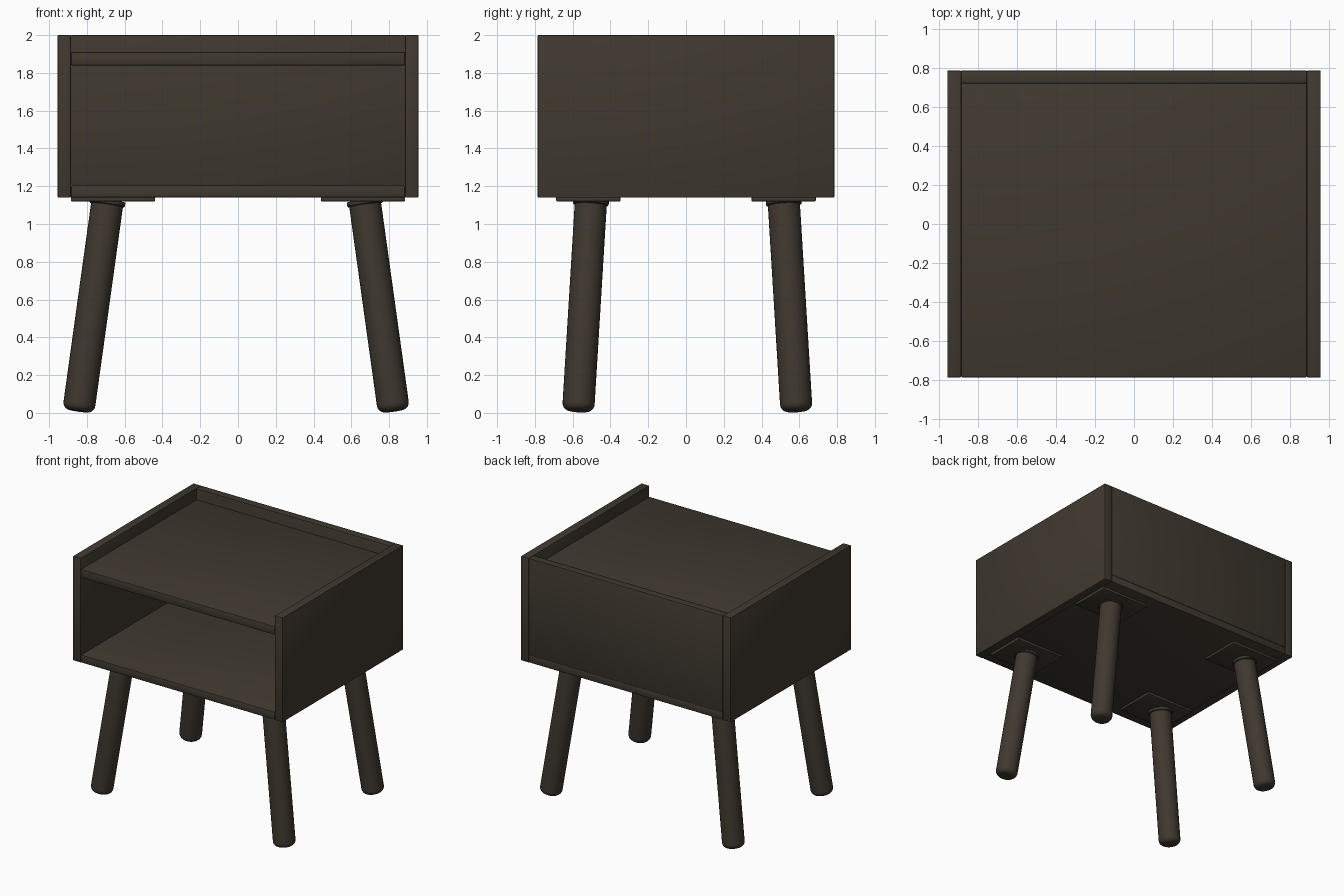
import bpy, bmesh, math
from mathutils import Vector, Matrix

if "Cube" in bpy.data.objects:
    bpy.data.objects.remove(bpy.data.objects["Cube"])

wood = bpy.data.materials.new("dark brown wood")
wood.diffuse_color = (0.050, 0.040, 0.029, 1)
wood.use_nodes = True
wood.node_tree.nodes["Principled BSDF"].inputs["Base Color"].default_value = wood.diffuse_color


def finish(name, bm):
    bmesh.ops.recalc_face_normals(bm, faces=bm.faces[:])
    me = bpy.data.meshes.new(name)
    bm.to_mesh(me)
    bm.free()
    me.materials.append(wood)
    ob = bpy.data.objects.new(name, me)
    bpy.context.collection.objects.link(ob)
    bpy.ops.object.select_all(action='DESELECT')
    ob.select_set(True)
    bpy.context.view_layer.objects.active = ob
    bpy.ops.object.shade_smooth_by_angle(angle=math.radians(35))
    return ob


def board(name, lo, hi, bevel):
    """Axis-aligned board between two corners with softened edges."""
    lo, hi = Vector(lo), Vector(hi)
    bm = bmesh.new()
    bmesh.ops.create_cube(bm, size=1)
    bmesh.ops.scale(bm, vec=hi - lo, verts=bm.verts[:])
    bmesh.ops.translate(bm, vec=(lo + hi) / 2, verts=bm.verts[:])
    bmesh.ops.bevel(bm, geom=bm.edges[:], offset=bevel, segments=2,
                    profile=0.5, affect='EDGES')
    return finish(name, bm)


def lathe(name, profile, matrix, steps=32):
    """Turned part: spin an (r, z) profile round its axis and place it."""
    bm = bmesh.new()
    vs = [bm.verts.new((r, 0, z)) for r, z in profile]
    es = [bm.edges.new(p) for p in zip(vs, vs[1:])]
    bmesh.ops.spin(bm, geom=vs + es, cent=(0, 0, 0), axis=(0, 0, 1),
                   angle=math.tau, steps=steps)
    bmesh.ops.remove_doubles(bm, verts=bm.verts[:], dist=1e-4)
    bm.transform(matrix)
    return finish(name, bm)


# Cabinet shell
X, Y, Z0, Z1, T = 0.955, 0.785, 1.14, 2.0, 0.07
IX = X - T
for s, side in ((-1, "left"), (1, "right")):
    xs = sorted((s * IX, s * X))
    board(side + "_side_panel", (xs[0], -Y, Z0), (xs[1], Y, Z1), 0.004)
board("bottom_panel", (-IX, -Y, Z0), (IX, Y, 1.205), 0.008)
board("top_shelf", (-IX, -Y, 1.84), (IX, 0.725, 1.91), 0.008)
board("back_panel", (-IX, 0.72, 1.203), (IX, Y, Z1), 0.004)

# Splayed legs with collars on flat mounting plates
R, B = 0.085, 0.04
for sx, side in ((-1, "left"), (1, "right")):
    for sy, end in ((-1, "front"), (1, "back")):
        name = end + "_" + side + "_"
        foot = Vector((sx * 0.835 - 0.01, sy * 0.578 + 0.007, 0.009))
        top = Vector((sx * 0.68 - 0.01, sy * 0.51 + 0.007, 1.125))
        axis = top - foot
        L = axis.length
        m = Matrix.Translation(foot) @ axis.to_track_quat('Z', 'Y').to_matrix().to_4x4()
        rim = [(R - B + B * math.sin(a), B - B * math.cos(a))
               for a in (i * math.pi / 10 for i in range(6))]
        lathe(name + "leg", [(0, 0)] + rim + [(R, L), (0, L)], m)
        lathe(name + "leg_collar", [(0, L - 0.025), (0.09, L - 0.025),
              (0.095, L - 0.02), (0.095, L), (0, L)], m)
        cx, cy = sx * 0.662, sy * 0.517
        board(name + "mounting_plate", (cx - 0.222, cy - 0.17, 1.12),
              (cx + 0.222, cy + 0.17, 1.145), 0.004)
